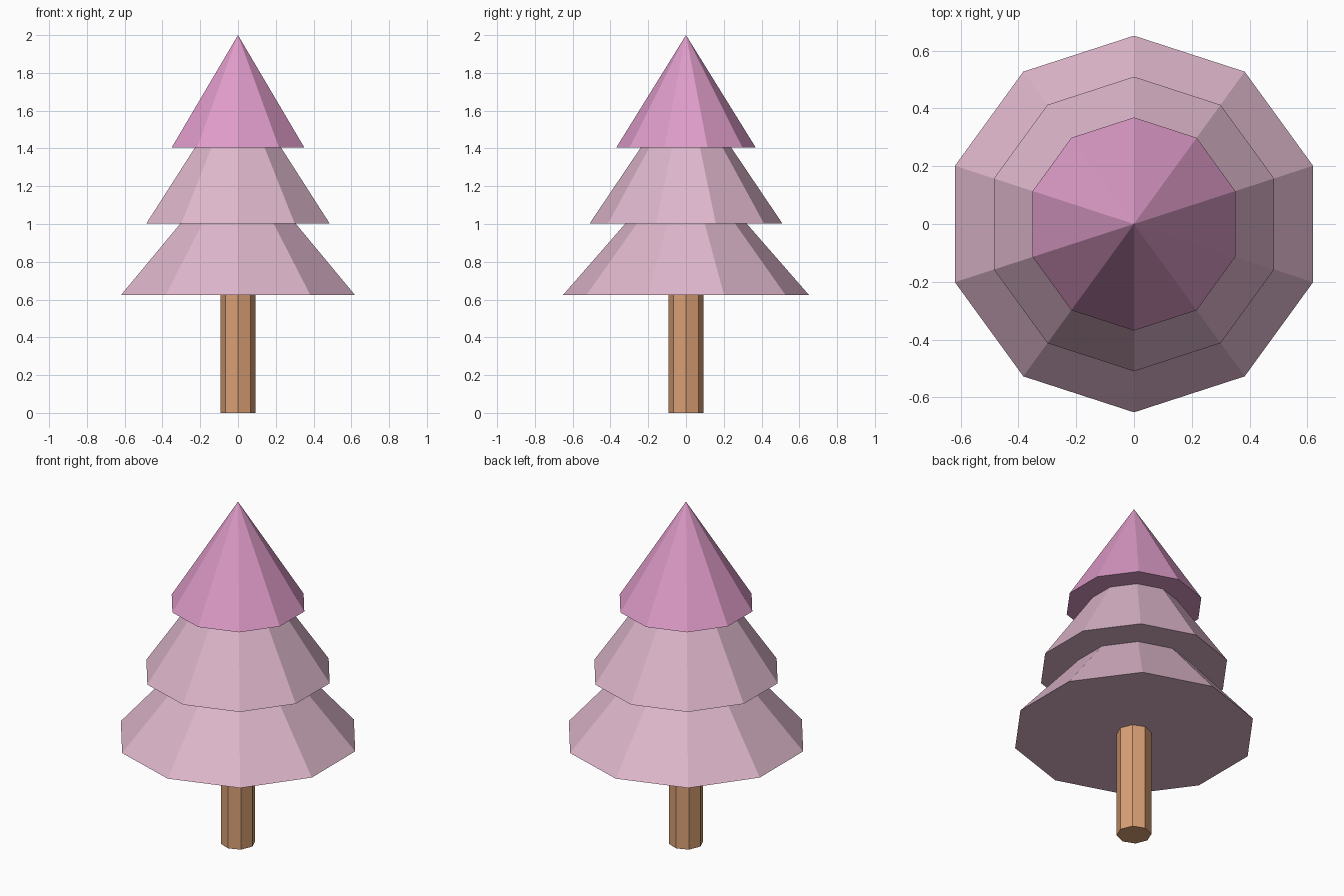
import bpy
import bmesh
from math import pi
from mathutils import Matrix

cube = bpy.data.objects.get("Cube")
if cube:
    bpy.data.objects.remove(cube, do_unlink=True)


def make_material(name, rgb):
    mat = bpy.data.materials.new(name)
    mat.use_nodes = True
    color = (*rgb, 1.0)
    mat.diffuse_color = color
    bsdf = next(n for n in mat.node_tree.nodes if n.type == 'BSDF_PRINCIPLED')
    bsdf.inputs["Base Color"].default_value = color
    return mat


def add_cone(name, sides, base_radius, top_radius, bottom, top, mat):
    """Flat-shaded capped cone or prism with a corner on the y axis."""
    bm = bmesh.new()
    bmesh.ops.create_cone(
        bm, cap_ends=True, segments=sides,
        radius1=base_radius, radius2=top_radius, depth=top - bottom,
        matrix=Matrix.Translation((0, 0, (top + bottom) / 2)))
    bmesh.ops.remove_doubles(bm, verts=bm.verts, dist=0.0001)
    bmesh.ops.recalc_face_normals(bm, faces=bm.faces)
    mesh = bpy.data.meshes.new(name)
    bm.to_mesh(mesh)
    bm.free()
    mesh.materials.append(mat)
    obj = bpy.data.objects.new(name, mesh)
    bpy.context.collection.objects.link(obj)
    return obj


bark = make_material("bark brown", (0.70, 0.35, 0.18))
pale_pink = make_material("pale pink", (0.73, 0.47, 0.60))
bright_pink = make_material("bright pink", (0.73, 0.33, 0.58))

# Trunk, reaching a little into the lowest tier
add_cone("trunk", 8, 0.093, 0.093, 0.0, 0.64, bark)

# Foliage tiers, each tip tucked inside the tier above
tiers = [
    ("lower_foliage", 0.652, 0.623, 1.37, pale_pink),
    ("middle_foliage", 0.51, 1.003, 1.76, pale_pink),
    ("top_foliage", 0.369, 1.405, 2.0, bright_pink),
]
for name, radius, bottom, top, mat in tiers:
    add_cone(name, 10, radius, 0.0, bottom, top, mat)
